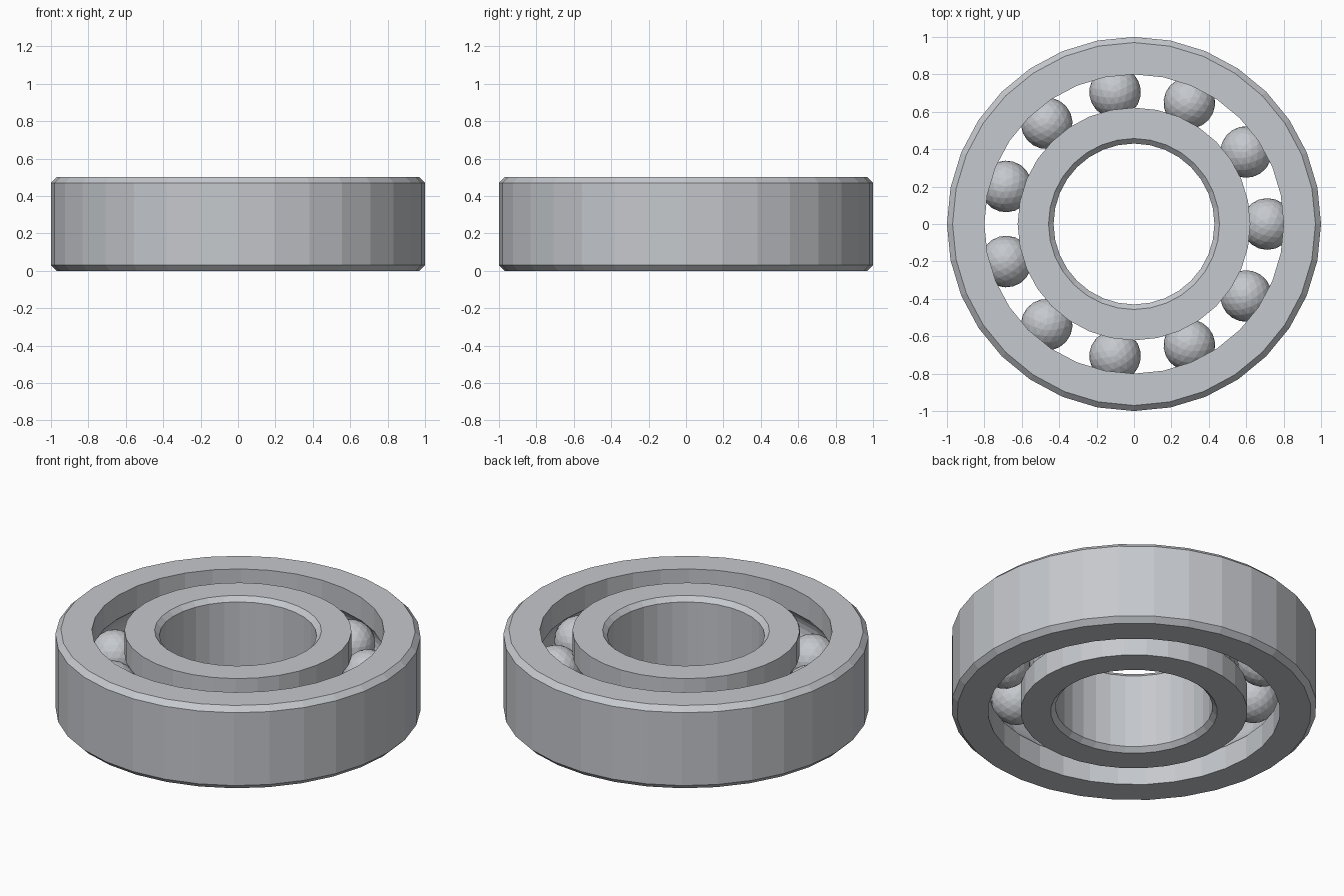
import bpy, bmesh
from math import sin, cos, pi, radians, sqrt, asin, tau
from mathutils import Matrix

SIDES = 32
HEIGHT = 0.5
MID = HEIGHT / 2
BALLS = 11
TRACK = 0.7125      # radius of the circle the balls run on
BALL_R = 0.138
GROOVE_R = 0.14
BEVEL = 0.03

if "Cube" in bpy.data.objects:
    bpy.data.objects.remove(bpy.data.objects["Cube"])

steel = bpy.data.materials.new("steel grey")
steel.use_nodes = True
color = (0.56, 0.58, 0.61, 1)
steel.diffuse_color = color
steel.node_tree.nodes["Principled BSDF"].inputs["Base Color"].default_value = color


def add_object(name, bm):
    mesh = bpy.data.meshes.new(name)
    bm.to_mesh(mesh)
    bm.free()
    mesh.materials.append(steel)
    obj = bpy.data.objects.new(name, mesh)
    bpy.context.collection.objects.link(obj)
    return obj


def race_ring(name, plain_r, groove_r, bevel):
    """Ring with one bevelled plain wall and one wall carrying the ball groove."""
    side = 1 if groove_r > plain_r else -1
    # bevelled wall, bottom to top
    profile = [(plain_r + side * bevel, 0), (plain_r, bevel),
               (plain_r, HEIGHT - bevel), (plain_r + side * bevel, HEIGHT)]
    # grooved wall, top to bottom
    profile.append((groove_r, HEIGHT))
    half = asin(sqrt(GROOVE_R ** 2 - (TRACK - groove_r) ** 2) / GROOVE_R)
    steps = 8
    for i in range(steps + 1):
        a = half - 2 * half * i / steps
        profile.append((TRACK - side * GROOVE_R * cos(a), MID + GROOVE_R * sin(a)))
    profile.append((groove_r, 0))

    bm = bmesh.new()
    loops = [[bm.verts.new((r * cos(tau * s / SIDES), r * sin(tau * s / SIDES), z))
              for r, z in profile] for s in range(SIDES)]
    n = len(profile)
    for s in range(SIDES):
        a, b = loops[s], loops[(s + 1) % SIDES]
        for i in range(n):
            j = (i + 1) % n
            bm.faces.new((a[i], b[i], b[j], a[j]))
    bmesh.ops.recalc_face_normals(bm, faces=bm.faces)
    return add_object(name, bm)


# Outer and inner races
race_ring("outer_race", 1.0, 0.8, BEVEL)
race_ring("inner_race", 0.43, 0.622, BEVEL * 0.9)

# Balls between the races
for k in range(BALLS):
    bm = bmesh.new()
    bmesh.ops.create_icosphere(bm, subdivisions=3, radius=BALL_R)
    place = Matrix.Rotation(tau * k / BALLS, 4, "Z") @ Matrix.Translation((TRACK, 0, MID))
    bm.transform(place)
    add_object(f"ball_{k + 1}", bm)
